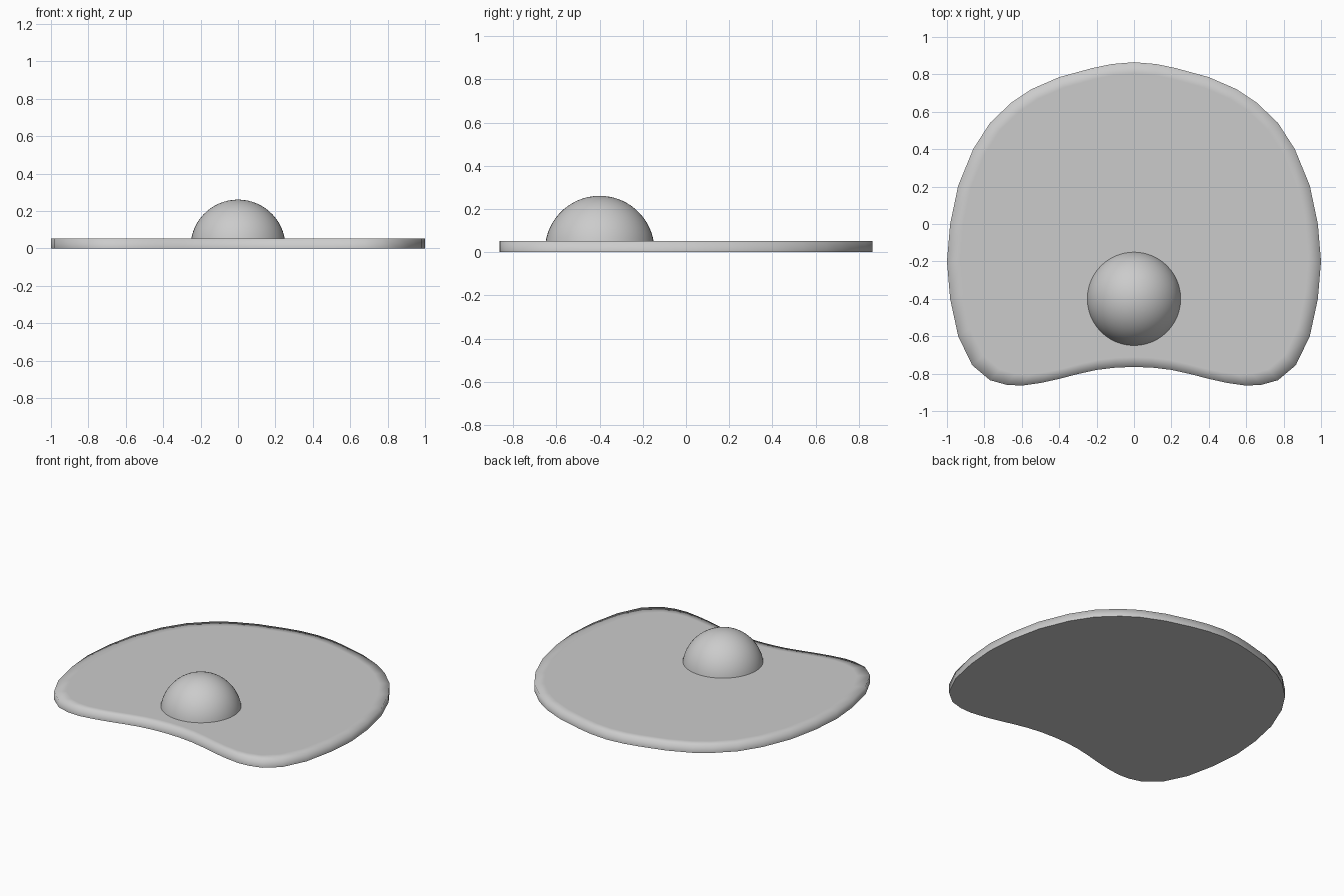
import bpy, bmesh, math

if "Cube" in bpy.data.objects:
    bpy.data.objects.remove(bpy.data.objects["Cube"])

# right half of the outline, back centre to front centre
half = [(0, .865), (.12, .855), (.225, .833), (.40, .785), (.55, .72), (.655, .65),
        (.77, .54), (.86, .40), (.94, .205), (.983, 0), (1, -.2), (.983, -.4),
        (.94, -.6), (.865, -.755), (.77, -.835), (.68, -.86), (.6, -.864), (.5, -.85),
        (.4, -.828), (.3, -.802), (.2, -.78), (.1, -.768), (0, -.764)]
outline = half + [(-x, y) for x, y in half[-2:0:-1]]


def finish(bm, name):
    bmesh.ops.recalc_face_normals(bm, faces=bm.faces)
    for f in bm.faces:
        f.smooth = True
    me = bpy.data.meshes.new(name)
    bm.to_mesh(me)
    bm.free()
    ob = bpy.data.objects.new(name, me)
    bpy.context.collection.objects.link(ob)
    return ob


# flat pad: softly shaded wall and rim band, flat top and bottom
bm = bmesh.new()
rings = [[bm.verts.new((x * s, y * s, z)) for x, y in outline]
         for s, z in ((1, 0), (1, .052), (.93, .052))]
n = len(outline)
for a, b in zip(rings, rings[1:]):
    for i in range(n):
        j = (i + 1) % n
        bm.faces.new((a[i], a[j], b[j], b[i]))
top = bm.faces.new(rings[2])
bottom = bm.faces.new(rings[0])
for e in bottom.edges:
    e.smooth = False
finish(bm, "pad")

# dome: upper part of a sphere, sunk slightly into the pad
bm = bmesh.new()
R, cz, seg, rows = .254, .007, 48, 14
rim = math.acos((.04 - cz) / R)
loops = []
for k in range(1, rows + 1):
    t = rim * k / rows
    loops.append([bm.verts.new((R * math.sin(t) * math.cos(math.tau * i / seg),
                                -.4 + R * math.sin(t) * math.sin(math.tau * i / seg),
                                cz + R * math.cos(t))) for i in range(seg)])
pole = bm.verts.new((0, -.4, cz + R))
for i in range(seg):
    j = (i + 1) % seg
    bm.faces.new((pole, loops[0][i], loops[0][j]))
    for a, b in zip(loops, loops[1:]):
        bm.faces.new((a[i], b[i], b[j], a[j]))
base = bm.faces.new(loops[-1])
for e in base.edges:
    e.smooth = False
finish(bm, "dome")
